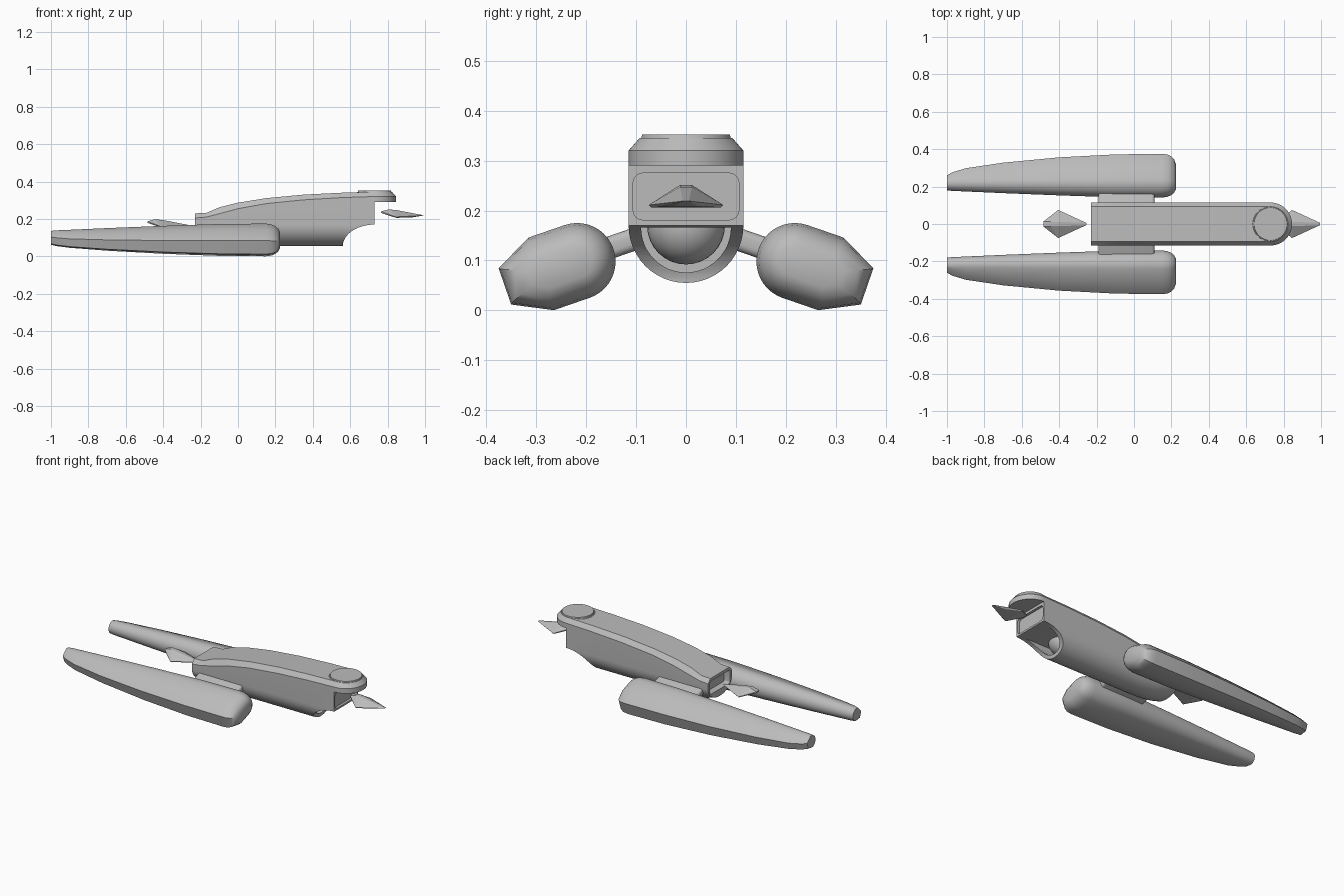
import bpy, bmesh, math
from mathutils import Vector, Matrix

cube = bpy.data.objects.get("Cube")
if cube:
    bpy.data.objects.remove(cube)

grey = bpy.data.materials.new("hull grey")
grey.use_nodes = True
grey.diffuse_color = (0.5, 0.5, 0.5, 1)
grey.node_tree.nodes["Principled BSDF"].inputs["Base Color"].default_value = (0.5, 0.5, 0.5, 1)


def finish(name, bm):
    bmesh.ops.recalc_face_normals(bm, faces=bm.faces)
    mesh = bpy.data.meshes.new(name)
    bm.to_mesh(mesh)
    bm.free()
    mesh.materials.append(grey)
    ob = bpy.data.objects.new(name, mesh)
    bpy.context.collection.objects.link(ob)
    return ob


def smooth(ob, angle=30):
    bpy.ops.object.select_all(action='DESELECT')
    ob.select_set(True)
    bpy.context.view_layer.objects.active = ob
    bpy.ops.object.shade_smooth_by_angle(angle=math.radians(angle))


def loft(name, sections):
    bm = bmesh.new()
    rings = [[bm.verts.new(p) for p in s] for s in sections]
    n = len(rings[0])
    for a, b in zip(rings, rings[1:]):
        for i in range(n):
            j = (i + 1) % n
            bm.faces.new((a[i], a[j], b[j], b[i]))
    bm.faces.new(rings[0])
    bm.faces.new(rings[-1])
    return finish(name, bm)


def box(name, centre, size, bevel=0, axis=None, tilt=0):
    # Bevels only the edges along the given axis
    bm = bmesh.new()
    bmesh.ops.create_cube(bm, size=1)
    bmesh.ops.scale(bm, vec=size, verts=bm.verts)
    if bevel:
        edges = [e for e in bm.edges
                 if abs((e.verts[0].co - e.verts[1].co)[axis]) > 1e-5]
        bmesh.ops.bevel(bm, geom=edges, offset=bevel, segments=4, profile=0.5, affect='EDGES')
    bmesh.ops.transform(bm, verts=bm.verts,
                        matrix=Matrix.Translation(centre) @ Matrix.Rotation(tilt, 4, 'X'))
    return finish(name, bm)


def cone(name, centre, r1, r2, depth, turn=None, scale=(1, 1, 1)):
    bm = bmesh.new()
    bmesh.ops.create_cone(bm, cap_ends=True, segments=64, radius1=r1, radius2=r2, depth=depth)
    m = Matrix.Translation(centre) @ Matrix.Diagonal((*scale, 1))
    if turn:
        m = m @ Matrix.Rotation(math.pi / 2, 4, turn)
    bmesh.ops.transform(bm, verts=bm.verts, matrix=m)
    return finish(name, bm)


def cut(ob, cutter):
    bpy.context.view_layer.objects.active = ob
    mod = ob.modifiers.new("cut", 'BOOLEAN')
    mod.operation, mod.solver, mod.object = 'DIFFERENCE', 'EXACT', cutter
    bpy.ops.object.modifier_apply(modifier=mod.name)
    bpy.data.objects.remove(cutter)


# Main hull: round keel, upright sides, chamfered deck
W, MID = 0.115, 0.17


def hull_section(x, shoulder, deck, keel):
    arc = [math.pi * i / 24 for i in range(25)]
    pts = [(x, W * math.cos(a), MID - (MID - keel) * math.sin(a)) for a in arc]
    return pts + [(x, -W, shoulder), (x, -0.093, deck), (x, 0.093, deck), (x, W, shoulder)]


hull = loft("main_hull", [hull_section(*s) for s in (
    (-0.23, 0.205, 0.23, 0.09), (-0.17, 0.21, 0.232, 0.07), (-0.1, 0.228, 0.262, 0.058),
    (0, 0.255, 0.287, 0.055), (0.15, 0.282, 0.311, 0.055), (0.35, 0.302, 0.33, 0.055),
    (0.55, 0.314, 0.34, 0.055), (0.73, 0.32, 0.345, 0.055))])

# Curved cut-away under the bow, hollow keel tube, recessed end panels
cut(hull, cone("bow_cutter", (0.73, 0, 0.053), 1, 1, 0.4, 'X', (0.17, 1, 0.117)))
arc = [math.pi * i / 24 for i in range(25)]
cut(hull, loft("tube_cutter", [
    [(x, 0.09 * math.cos(a), MID - 0.004 - 0.09 * math.sin(a)) for a in arc]
    for x in (0.45, 0.7)]))
cut(hull, box("bow_panel_cutter", (0.74, 0, 0.228), (0.05, 0.212, 0.094), 0.02, 0))
cut(hull, box("stern_panel_cutter", (-0.23, 0, 0.172), (0.08, 0.19, 0.08), 0.008, 0))
smooth(hull)

# Rounded bow platform with a shallow disc
for name, z, r1, r2, depth in (("bow_platform", 0.305, W, W, 0.03),
                               ("bow_platform_chamfer", 0.3325, W, 0.093, 0.025),
                               ("bow_disc", 0.348, 0.09, 0.088, 0.008)):
    smooth(cone(name, (0.73, 0, z), r1, r2, depth), 25)

# Dome inside the keel tube
bm = bmesh.new()
bmesh.ops.create_uvsphere(bm, u_segments=32, v_segments=16, radius=0.078)
bmesh.ops.translate(bm, verts=bm.verts, vec=(0.5, 0, MID))
smooth(finish("keel_dome", bm))

# Outrigger pods: half-round inside, chamfered outside, tapering aft
TILT = math.radians(19)


def pod_section(side, x, r, reach):
    half = [math.pi / 2 + math.pi * i / 20 for i in range(21)]
    uv = [(r * math.cos(a), r * math.sin(a)) for a in half]
    uv += [(reach - r, -r), (reach, -r / 2), (reach, r / 2), (reach - r, r)]
    uv = [p for p in uv]
    c, s = math.cos(TILT), math.sin(TILT)
    return [(x, side * (0.218 + u * c + v * s), 0.098 - u * s + v * c) for u, v in uv]


for side, label in ((1, "back"), (-1, "front")):
    pod = loft(label + "_pod", [pod_section(side, *s) for s in (
        (-1, 0.038, 0.0385), (-0.97, 0.041, 0.055), (-0.9, 0.044, 0.077),
        (-0.7, 0.053, 0.107), (-0.4, 0.065, 0.135), (-0.1, 0.075, 0.15),
        (0.15, 0.077, 0.153), (0.18, 0.072, 0.15), (0.2, 0.063, 0.141),
        (0.215, 0.05, 0.125), (0.225, 0.032, 0.1))])
    smooth(pod)
    # Slanted pylon joining pod and hull
    smooth(box(label + "_pylon", (-0.04, side * 0.14, 0.13), (0.3, 0.13, 0.045),
               0.015, 1, -side * TILT))

# Floating arrow-shaped blades ahead and astern
for name, dx, dz in (("bow_blade", 0, 0), ("stern_blade", -1.25, -0.053)):
    bm = bmesh.new()
    half = [(0.765, 0.013, 0.24), (0.765, 0.013, 0.232), (0.805, 0.012, 0.251),
            (0.85, 0.012, 0.247), (0.845, 0.075, 0.211), (0.845, 0.07, 0.206),
            (0.93, 0.025, 0.208), (0.995, 0.006, 0.219)]
    for x, y, z in half:
        for s in (1, -1):
            bm.verts.new((x + dx, s * y, z + dz))
    bmesh.ops.convex_hull(bm, input=bm.verts)
    finish(name, bm)
